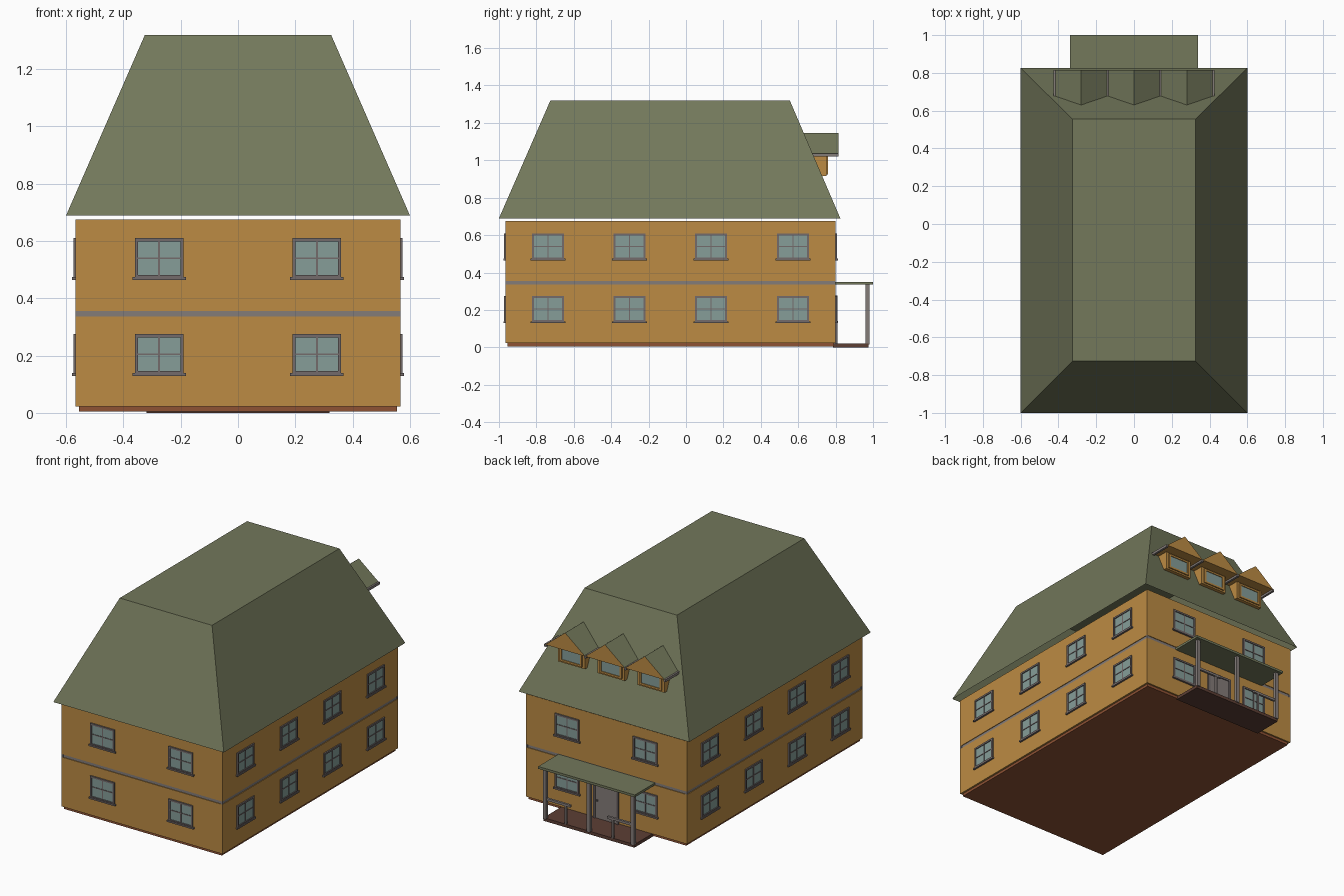
import bpy, bmesh, math
from mathutils import Matrix, Vector

if "Cube" in bpy.data.objects:
    bpy.data.objects.remove(bpy.data.objects["Cube"])


def material(name, r, g, b):
    m = bpy.data.materials.new(name)
    lin = [((c / 255 + 0.055) / 1.055) ** 2.4 for c in (r, g, b)]
    m.diffuse_color = (*lin, 1)
    m.use_nodes = True
    m.node_tree.nodes["Principled BSDF"].inputs["Base Color"].default_value = m.diffuse_color
    return m


GREEN = material("roof green", 115, 120, 91)
OCHRE = material("wall ochre", 188, 139, 67)
GREY = material("trim grey", 132, 124, 121)
FRAME = material("window frame grey", 116, 107, 107)
GLASS = material("window glass", 134, 158, 153)
BRICK = material("base brown", 142, 82, 52)
DECK = material("deck brown", 92, 62, 52)


def finish(bm, name, mats):
    bmesh.ops.recalc_face_normals(bm, faces=bm.faces)
    me = bpy.data.meshes.new(name)
    bm.to_mesh(me)
    bm.free()
    for m in mats:
        me.materials.append(m)
    ob = bpy.data.objects.new(name, me)
    bpy.context.collection.objects.link(ob)
    return ob


def boxes(name, mat, ranges, frame=Matrix()):
    """One object from (x0, x1, y0, y1, z0, z1) boxes, placed by a matrix."""
    bm = bmesh.new()
    for x0, x1, y0, y1, z0, z1 in ranges:
        mid = Vector((x0 + x1, y0 + y1, z0 + z1)) / 2
        size = Matrix.Diagonal((x1 - x0, y1 - y0, z1 - z0, 1))
        bmesh.ops.create_cube(bm, size=1, matrix=frame @ Matrix.Translation(mid) @ size)
    return finish(bm, name, [mat])


W, Y0, Y1 = 0.567, -0.965, 0.80  # wall half width, front and back

# Storeys, base and the recessed band between floors
boxes("base", BRICK, [(-0.555, 0.555, -0.955, 0.79, 0.005, 0.025)])
boxes("lower_storey", OCHRE, [(-W, W, Y0, Y1, 0.022, 0.336)])
boxes("upper_storey", OCHRE, [(-W, W, Y0, Y1, 0.355, 0.675)])
boxes("floor_band", GREY, [(-W + .004, W - .004, Y0 + .004, Y1 - .004, 0.33, 0.36)])
boxes("band_corners", GREY, [(x - .006, x + .006, y - .006, y + .006, 0.334, 0.359)
                             for x in (-W + .006, W - .006) for y in (Y0 + .006, Y1 - .006)])

# Main roof: hollow hipped shell with a flat top, open below
bm = bmesh.new()
low = [bm.verts.new((x, y, 0.69)) for x, y in
       ((-.6, -1), (.6, -1), (.6, .825), (-.6, .825))]
top = [bm.verts.new((x, y, 1.32)) for x, y in
       ((-.325, -.725), (.325, -.725), (.325, .555), (-.325, .555))]
for i in range(4):
    j = (i + 1) % 4
    bm.faces.new((low[i], low[j], top[j], top[i]))
bm.faces.new(top)
finish(bm, "main_roof", [GREEN])


def window(name, frame, z):
    """Window in a local frame: x along the wall, -y outward, z at sill."""
    h, w, t, d = 0.14, 0.085, 0.011, 0.008
    zc = z + h / 2
    boxes(name + "_glass", GLASS, [(-w + t, w - t, -.002, .004, z + t, z + h - t)], frame)
    boxes(name + "_frame", FRAME, [
        (-w, -w + t, -d, .004, z, z + h), (w - t, w, -d, .004, z, z + h),
        (-w + t, w - t, -d, .004, z + h - t, z + h),
        (-w + t, w - t, -d, .004, z, z + t),
        (-.0035, .0035, -.005, .004, z + t, z + h - t),
        (-w + t, w - t, -.005, .004, zc - .003, zc + .003),
        (-w - .008, w + .008, -.012, .004, z - .006, z + .004)], frame)


# Windows on all four sides, two floors
spots = []
for x in (-0.275, 0.275):
    spots.append(("front_window", x, Y0, 0))
    spots.append(("back_window", x, Y1, math.pi))
for y in (-0.738, -0.302, 0.134, 0.572):
    spots.append(("right_window", W, y, math.pi / 2))
    spots.append(("left_window", -W, y, -math.pi / 2))
for name, x, y, angle in spots:
    place = Matrix.Translation((x, y, 0)) @ Matrix.Rotation(angle, 4, 'Z')
    for z in (0.135, 0.47):
        window(name, place, z)

# Back door with casing, centre joint and knob
boxes("door", GREY, [(-.075, .075, .795, .804, .02, .265)])
boxes("door_casing", FRAME, [(-.088, -.075, .795, .81, .02, .278),
                             (.075, .088, .795, .81, .02, .278),
                             (-.075, .075, .795, .81, .265, .278)])
boxes("door_knob", FRAME, [(.055, .064, .80, .812, .13, .14)])

# Porch: deck, roof, three posts and two short rails
boxes("porch_deck", DECK, [(-.32, .32, .785, .975, 0, .02)])
boxes("porch_roof", GREEN, [(-.34, .34, .796, 1.0, .335, .35)])
boxes("porch_posts", GREY, [(x - .011, x + .011, .96, .982, .015, .337) for x in (-.309, 0, .309)])
rails = []
for s in (-1, 1):
    rails.append((*sorted((s * .13, s * .309)), .964, .978, .135, .15))
    rails.append((*sorted((s * .16, s * .172)), .965, .977, .018, .136))
boxes("porch_rails", GREY, rails)

# Three gabled dormers on the back slope
for x in (-0.28, 0, 0.28):
    boxes("dormer_body", OCHRE, [(x - .095, x + .095, .55, .752, .915, 1.03)])
    boxes("dormer_glass", GLASS, [(x - .065, x + .065, .75, .755, .937, 1.01)])
    boxes("dormer_casing", OCHRE, [(x - .078, x - .065, .75, .76, .925, 1.022),
                                   (x + .065, x + .078, .75, .76, .925, 1.022),
                                   (x - .065, x + .065, .75, .76, .925, .937),
                                   (x - .065, x + .065, .75, .76, 1.01, 1.022)])
    bm = bmesh.new()
    ends = [[bm.verts.new((x + dx, y, z)) for dx, z in ((-.14, 1.033), (.14, 1.033), (0, 1.145))]
            for y in (.60, .815)]
    for tri in ends:
        bm.faces.new(tri)
    for i in range(3):
        j = (i + 1) % 3
        bm.faces.new((ends[0][i], ends[0][j], ends[1][j], ends[1][i]))
    bm.normal_update()
    roof = finish(bm, "dormer_roof", [GREEN, OCHRE])
    for f in roof.data.polygons:  # slopes green, gable and soffit ochre
        f.material_index = 0 if f.normal.z > 0.1 else 1
boxes("dormer_eave_trim", GREY, [(x - .007, x + .007, .66, .815, 1.02, 1.036)
                                 for x in (-.42, -.14, .14, .42)])
